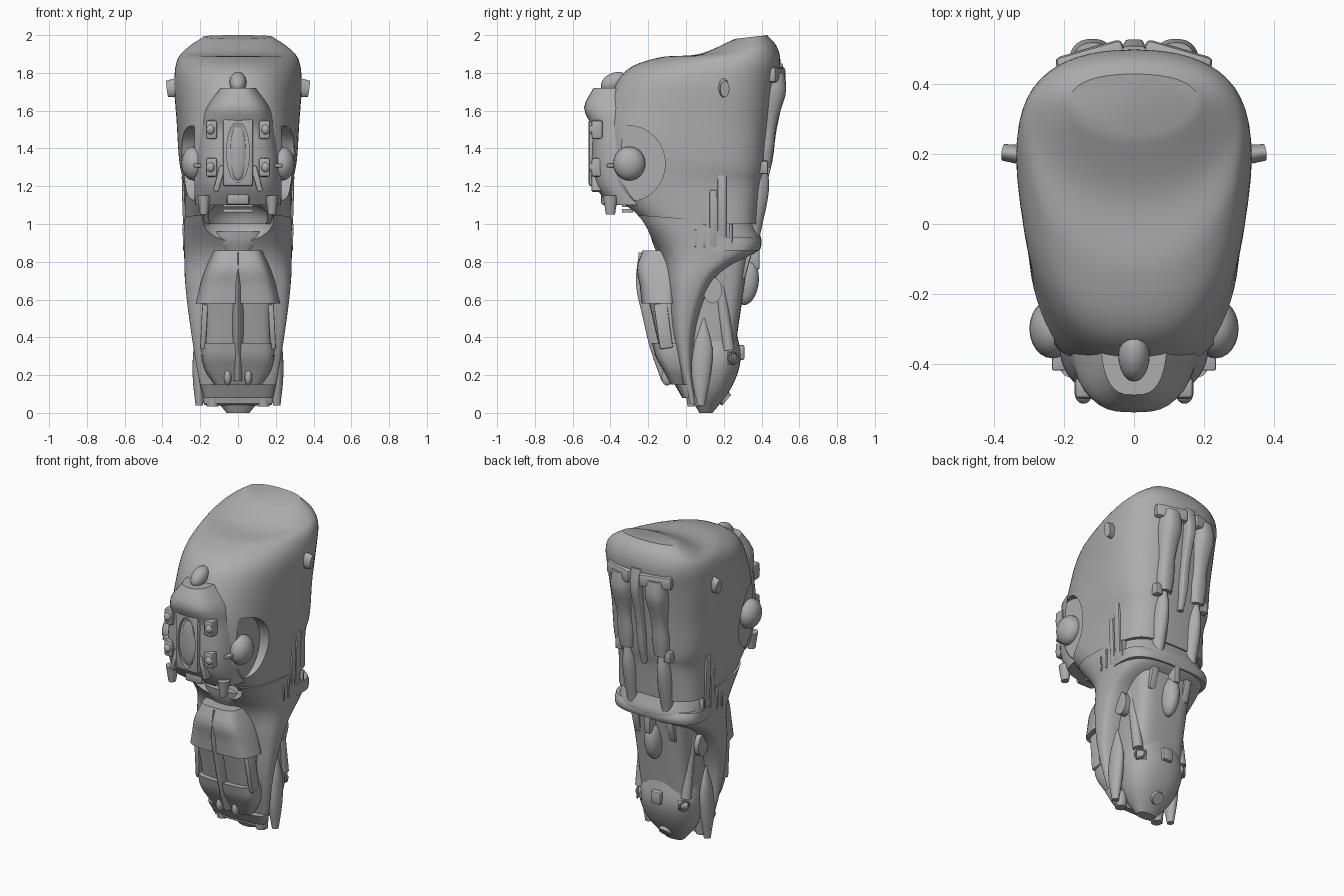
import bpy, bmesh, math

cube = bpy.data.objects.get("Cube")
if cube:
    bpy.data.objects.remove(cube, do_unlink=True)

colour = (.42, .42, .42, 1)
grey = bpy.data.materials.new("plain grey")
grey.use_nodes = True
grey.diffuse_color = colour
grey.node_tree.nodes["Principled BSDF"].inputs["Base Color"].default_value = colour


def finish(part):
    """Apply modifiers, colour and shade a part."""
    bpy.ops.object.select_all(action='DESELECT')
    part.select_set(True)
    bpy.context.view_layer.objects.active = part
    for modifier in list(part.modifiers):
        bpy.ops.object.modifier_apply(modifier=modifier.name)
    part.data.materials.clear()
    part.data.materials.append(grey)
    bpy.ops.object.shade_smooth_by_angle(angle=math.radians(35))
    return part


def sample(values, u):
    """Smooth curve through evenly spaced values; a plain number stays constant."""
    if not isinstance(values, tuple):
        return values
    spans = len(values) - 1
    i = min(int(u * spans), spans - 1)
    f = u * spans - i
    padded = (2 * values[0] - values[1], *values, 2 * values[-1] - values[-2])
    a, b, c, d = padded[i:i + 4]
    return b + f / 2 * (c - a + f * (2 * a - 5 * b + 4 * c - d + f * (3 * (b - c) + d - a)))


def loft(name, height, front, back, width, back_height=None, power=2, taper=0, x=0, steps=12, segments=32):
    """Stack rounded sections from top to bottom; taper narrows their front edge."""
    bm = bmesh.new()
    rows = []
    for step in range(steps + 1):
        u = step / steps
        near, far = sample(front, u), sample(back, u)
        low = sample(height, u)
        high = sample(back_height or height, u)
        bend = 2 / sample(power, u)
        row = []
        for k in range(segments):
            angle = math.tau * k / segments
            side, along = (math.copysign(abs(v) ** bend, v) for v in (math.sin(angle), -math.cos(angle)))
            t = (1 + along) / 2
            reach = sample(width, u) * side * (1 - sample(taper, u) * (1 - t))
            row.append(bm.verts.new((x + reach, near + (far - near) * t, low + (high - low) * t)))
        rows.append(row)
    for upper, lower in zip(rows, rows[1:]):
        for k in range(segments):
            bm.faces.new((upper[k - 1], upper[k], lower[k], lower[k - 1]))
    bm.faces.new(rows[0])
    bm.faces.new(rows[-1])
    bmesh.ops.recalc_face_normals(bm, faces=bm.faces)
    mesh = bpy.data.meshes.new(name)
    bm.to_mesh(mesh)
    bm.free()
    part = bpy.data.objects.new(name, mesh)
    bpy.context.collection.objects.link(part)
    return finish(part)


def shape(kind, name, centre, size, turn=(0, 0, 0), top=1):
    """Bevelled box, ball, ring or tapered cylinder of the given half sizes."""
    place = dict(location=centre, rotation=[math.radians(a) for a in turn])
    if kind == 'box':
        bpy.ops.mesh.primitive_cube_add(size=2, **place)
    elif kind == 'ball':
        bpy.ops.mesh.primitive_uv_sphere_add(segments=24, ring_count=12, **place)
    elif kind == 'ring':
        bpy.ops.mesh.primitive_torus_add(major_segments=24, minor_segments=8, minor_radius=.2, **place)
    else:
        bpy.ops.mesh.primitive_cone_add(vertices=32, radius1=1, radius2=top, depth=2, **place)
    part = bpy.context.object
    part.name = name
    part.scale = size
    bpy.ops.object.transform_apply(location=False, rotation=False, scale=True)
    if kind == 'box':
        bevel = part.modifiers.new("bevel", 'BEVEL')
        bevel.width = min(size) * .4
        bevel.segments = 2
    return finish(part)


def carve(part, cutter):
    """Cut a recess and discard the cutter."""
    cutter.hide_render = True
    bpy.context.view_layer.update()
    recess = part.modifiers.new("recess", 'BOOLEAN')
    recess.operation = 'DIFFERENCE'
    recess.solver = 'EXACT'
    recess.object = cutter
    finish(part)
    bpy.data.objects.remove(cutter, do_unlink=True)


# Hooded hull, tapering shin shell and the collar between them
hull = loft("hull", height=(1.98, 1.9, 1.88, 1.8, 1.6, 1.4, 1.2, 1), back_height=(2, 1.94, 1.85, 1.7, 1.5, 1.3, 1.2, 1),
            front=(.26, .07, -.15, -.33, -.42, -.42, -.41, -.22), back=(.43, .48, .5, .475, .445, .42, .4, .38),
            width=(.2, .32, .38, .385, .36, .33, .3, .295), power=(2.2, 2.2, 2.3, 2.5, 2.8, 3.3, 3.5, 3.5),
            taper=(.2, .3, .35, .3, .25, .15, .1, .1), steps=42, segments=64)
shin = loft("shin_shell", height=(1.05, .05), back_height=(1, .87, .73, .5, .25, .04),
            front=(-.29, -.14, -.1, -.08, -.04, .01), back=(.37, .39, .18, .07, .04, .06),
            width=(.285, .285, .28, .255, .22, .18), power=3, steps=30, segments=48)
loft("collar", height=(.93, .86), front=.05, back=(.38, .4, .39), width=.29, power=3, steps=4, segments=48)
carve(shin, shape('ball', "neck_cutter", (0, -.27, 1), (.2, .14, .13)))
carve(hull, shape('ball', "chin_cutter", (0, -.3, 1), (.18, .16, .13)))

# Face mask, brow, nose slot and chin
loft("face_mask", height=(1.72, 1.1), front=(-.49, -.54, -.5, -.5, -.5, -.48, -.41), back=-.2,
     width=(.11, .19, .22, .24, .25, .25, .25), power=3, taper=.25, steps=18)
shape('ball', "brow_crest", (0, -.38, 1.75), (.045, .075, .05), (25, 0, 0))
nose = shape('box', "nose_frame", (0, -.48, 1.38), (.08, .035, .18))
carve(nose, shape('cylinder', "slot_cutter", (0, -.51, 1.38), (.06, .16, .02), (90, 0, 0)))
shape('ball', "nose_lens", (0, -.49, 1.38), (.045, .02, .15))
shape('box', "chin_block", (0, -.4, 1.14), (.06, .05, .04))
for z in (1.07, 1.1):
    shape('box', "chin_slat", (0, -.31, z), (.08, .03, .01))
loft("neck_bowl", height=(.96, .86), front=(-.19, -.18, -.16), back=-.05, width=(.13, .12, .08), power=3)

for s in (-1, 1):
    # Large side eye in its round recess
    carve(hull, shape('cylinder', "cheek_cutter", (s * .33, -.3, 1.32), (.2, .19, .1), (0, 90, 0)))
    shape('ball', "large_eye", (s * .235, -.3, 1.32), (.065, .085, .09))
    shape('box', "eye_bar", (s * .215, -.39, 1.31), (.02, .03, .01))

    # Small eyes, fang and rail on the mask
    for z in (1.3, 1.5):
        shape('box', "small_eye_socket", (s * .14, -.47, z), (.03, .03, .05))
        shape('ball', "small_eye", (s * .145, -.485, z), (.025, .03, .03))
    shape('cylinder', "fang", (s * .18, -.4, 1.1), (.035, .04, .05), (180, 0, 0), top=.6)
    shape('box', "cheek_rail", (s * .1, -.47, 1.24), (.015, .03, .07), (0, s * -15, 0))

    # Side knob
    shape('cylinder', "knob", (s * .335, .2, 1.72), (.055, .03, .04), (0, s * 97, s * 8), top=.8)
    shape('ring', "knob_rim", (s * .325, .2, 1.72), (.05, .03, .05), (0, 90, 0))

    # Upright vents above the collar
    for i, top in enumerate((.97, 1, 1.18, 1.26, 1)):
        half = (top - .88) / 2
        shape('box', "side_vent", (s * .272, .05 + i * .047, .88 + half), (.02, half / 8, half), (0, s * 2, 0))

    # Back tube in two sections, with bracket and clip
    loft("upper_tube", height=(1.8, 1.3), front=.35, back=(.52, .53, .5, .475, .465, .45),
         width=(.06, .07, .06, .05, .055, .045), power=2.5, x=s * .12)
    loft("lower_tube", height=(1.3, .93), front=.3, back=(.43, .44, .43, .41, .39), width=(.035, .045, .045, .035), x=s * .12)
    shape('box', "tube_clip", (s * .17, .41, 1.3), (.025, .025, .035))
    shape('box', "back_bracket", (s * .12, .46, 1.79), (.1, .045, .04), (0, 0, s * -16))

    # Leaf fin, strut and bracket beside the inner leg
    loft("leaf_fin", height=(.5, .04), front=(.09, .04, .03, .06), back=(.1, .14, .13, .1),
         width=(.005, .03, .035, .02), x=s * .205)
    shape('cylinder', "side_strut", (s * .16, .2, .53), (.03, .03, .2), (8, 0, 0))
    shape('cylinder', "strut_joint", (s * .18, .14, .65), (.07, .05, .04), (0, 90, 0))
    shape('box', "collar_bracket", (s * .12, .3, .78), (.025, .03, .07), (-15, 0, 0))

    # Foot details
    shape('cylinder', "pod_port", (s * .14, .23, .29), (.035, .035, .03), (90, 0, s * 55))
    shape('ring', "port_rim", (s * .165, .25, .29), (.03, .03, .03), (90, 0, s * 125))
    shape('cylinder', "heel_stub", (s * .135, .04, .08), (.045, .045, .045), (180, 0, 0), top=.7)
    shape('ball', "toe_tooth", (s * .055, -.1, .19), (.02, .03, .045))
    shape('box', "panel_rail", (s * .18, -.12, .46), (.015, .035, .12), (8, s * -3, 0))

# Strap between the back tubes
loft("back_strap", height=(1.85, 1.22), front=.35, back=(.51, .53, .5, .475, .46, .43), width=(.04, .03, .025, .025, .015), power=5)

# Inner leg, rounded foot pod and the bulb behind them
loft("inner_leg", height=(.88, .34), front=0, back=(.34, .3, .26), width=(.2, .18, .17), power=4)
loft("foot_pod", height=(.42, .3, .2, .1, 0), front=(.03, .01, .01, .02, .07), back=(.27, .29, .27, .22, .14),
     width=(.16, .19, .18, .14, .06), power=2.4, steps=16)
shape('ball', "rear_bulb", (0, .32, .69), (.05, .065, .12), (-8, 0, 0))
shape('box', "bulb_hanger", (0, .35, .82), (.02, .04, .06))
shape('box', "pod_latch", (0, .28, .32), (.035, .03, .04))
shape('cylinder', "pod_cap", (0, .2, .08), (.045, .045, .02), (-130, 0, 0), top=.8)

# Overlapping front plates, central keel and toe guard
loft("upper_shin_plate", height=(.86, .58), front=(-.23, -.26, -.245, -.235), back=-.05, width=(.14, .2, .24), power=4, taper=.2)
loft("middle_shin_plate", height=(.6, .34), front=(-.2, -.14), back=0, width=(.2, .19, .19), power=4, taper=.1)
loft("lower_shin_plate", height=(.37, .15), front=(-.18, -.16, -.12, -.08), back=0, width=(.2, .2, .18, .13), power=4, taper=.1)
loft("shin_keel", height=(.85, .17), front=(-.25, -.265, -.23, -.19, -.13), back=-.05, width=(.01, .04, .05, .04, .03), taper=.5)
loft("toe_guard", height=(.15, .08), front=(-.06, -.02), back=.06, width=(.2, .18), power=3, steps=4)
